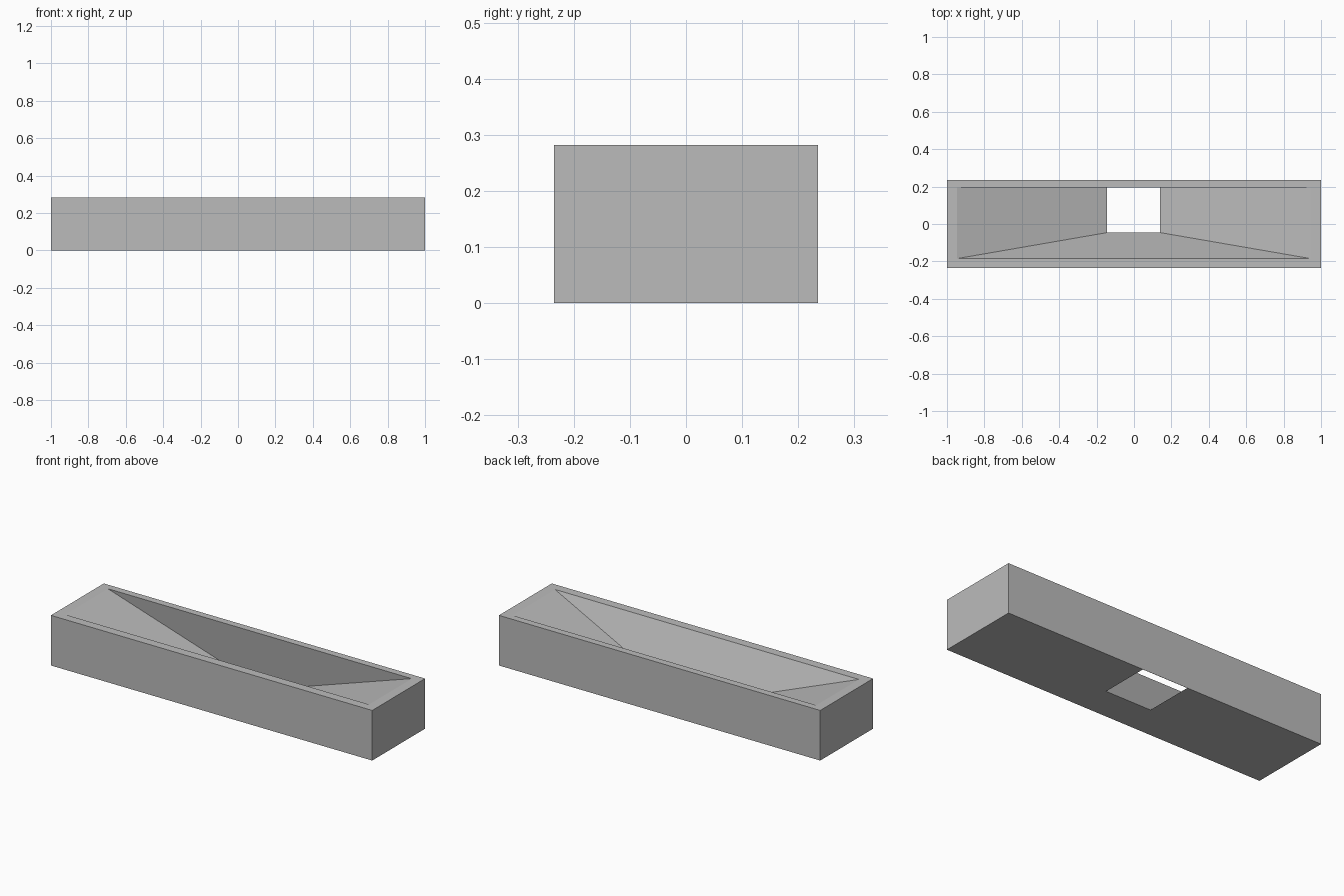
import bpy
import bmesh

if "Cube" in bpy.data.objects:
    bpy.data.objects.remove(bpy.data.objects["Cube"], do_unlink=True)

# Single neutral grey
GREY = (0.5, 0.5, 0.5, 1.0)
grey = bpy.data.materials.new("plain grey")
grey.use_nodes = True
grey.diffuse_color = GREY
grey.node_tree.nodes["Principled BSDF"].inputs["Base Color"].default_value = GREY

HEIGHT = 0.282


def add_ring(bm, left, right, front, back, z):
    """Rectangular loop of four vertices at one height."""
    corners = [(left, front), (right, front), (right, back), (left, back)]
    return [bm.verts.new((x, y, z)) for x, y in corners]


# Trough: outer walls, top rim, tapered funnel and underside, lofted as one closed shell
bm = bmesh.new()
rings = [
    add_ring(bm, -1, 1, -0.235, 0.235, 0),
    add_ring(bm, -1, 1, -0.235, 0.235, HEIGHT),
    add_ring(bm, -0.947, 0.945, -0.185, 0.195, HEIGHT),
    add_ring(bm, -0.144, 0.14, -0.046, 0.234, 0),
]
for i, lower in enumerate(rings):
    upper = rings[(i + 1) % len(rings)]
    for j in range(4):
        k = (j + 1) % 4
        bm.faces.new((lower[j], lower[k], upper[k], upper[j]))
bmesh.ops.recalc_face_normals(bm, faces=bm.faces)

mesh = bpy.data.meshes.new("funnel_trough")
bm.to_mesh(mesh)
bm.free()
mesh.materials.append(grey)
trough = bpy.data.objects.new("funnel_trough", mesh)
bpy.context.collection.objects.link(trough)
